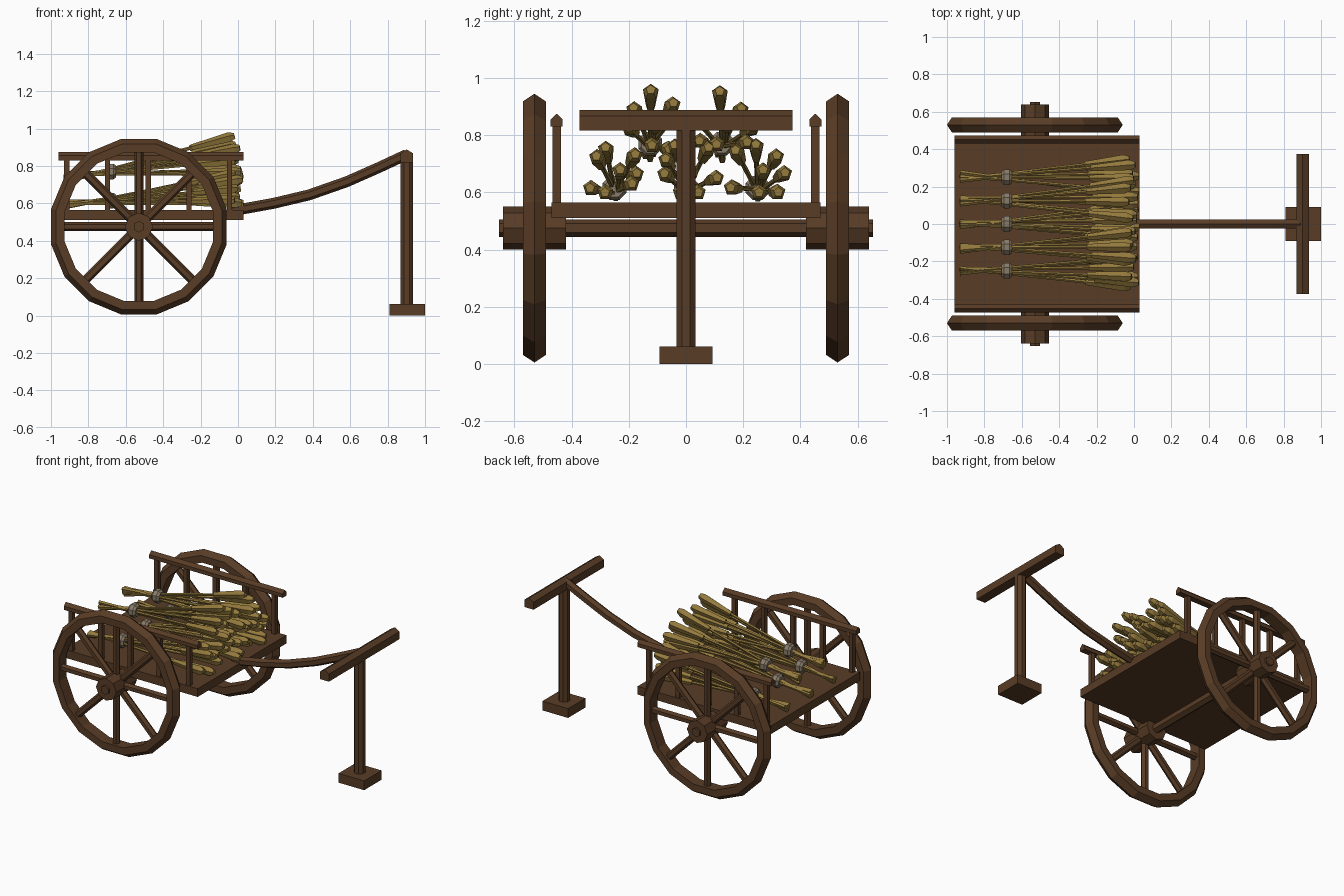
import bpy, bmesh, math, random
from mathutils import Vector

if "Cube" in bpy.data.objects:
    bpy.data.objects.remove(bpy.data.objects["Cube"])
random.seed(4)


def material(name, rgb):
    m = bpy.data.materials.new(name)
    m.use_nodes = True
    m.diffuse_color = (*rgb, 1)
    m.node_tree.nodes["Principled BSDF"].inputs["Base Color"].default_value = (*rgb, 1)
    return m


WOOD = material("brown wood", (0.098, 0.045, 0.019))
STRAW = material("golden straw", (0.29, 0.19, 0.045))
ROPE = material("pale rope", (0.25, 0.20, 0.14))


def finish(name, bm, mat):
    bmesh.ops.recalc_face_normals(bm, faces=bm.faces)
    mesh = bpy.data.meshes.new(name)
    bm.to_mesh(mesh)
    bm.free()
    mesh.materials.append(mat)
    ob = bpy.data.objects.new(name, mesh)
    bpy.context.collection.objects.link(ob)
    return ob


def skin(bm, rings, closed=False):
    """Join equal rings of points with quads, capping the ends when open."""
    loops = [[bm.verts.new(p) for p in r] for r in rings]
    n = len(loops[0])
    pairs = list(zip(loops, loops[1:]))
    if closed:
        pairs.append((loops[-1], loops[0]))
    for a, b in pairs:
        for i in range(n):
            j = (i + 1) % n
            bm.faces.new((a[i], a[j], b[j], b[i]))
    if not closed:
        bm.faces.new(loops[0])
        bm.faces.new(loops[-1])


def tube(bm, path, radii, sides, turn=0.0):
    """Straight or bent faceted rod along a path."""
    pts = [Vector(p) for p in path]
    if not isinstance(radii, (list, tuple)):
        radii = [radii] * len(pts)
    rings = []
    for i, p in enumerate(pts):
        t = (pts[min(i + 1, len(pts) - 1)] - pts[max(i - 1, 0)]).normalized()
        ref = Vector((1, 0, 0)) if abs(t.y) > 0.9 else Vector((0, 1, 0))
        u = t.cross(ref).normalized()
        v = t.cross(u)
        rings.append([p + radii[i] * (u * math.cos(a) + v * math.sin(a))
                      for a in (2 * math.pi * k / sides + turn for k in range(sides))])
    skin(bm, rings)


def rod(name, path, radii, sides, turn=0.0, mat=WOOD):
    bm = bmesh.new()
    tube(bm, path, radii, sides, turn)
    return finish(name, bm, mat)


def box(name, lo, hi):
    bm = bmesh.new()
    skin(bm, [[(x, y, lo[2]) if k == 0 else (x, y, hi[2])
               for x, y in ((lo[0], lo[1]), (hi[0], lo[1]), (hi[0], hi[1]), (lo[0], hi[1]))]
              for k in (0, 1)])
    return finish(name, bm, WOOD)


def ridge(half, low, shoulder, peak):
    """Five-sided bar section with a peaked top."""
    return [(-half, low), (half, low), (half, shoulder), (0, peak), (-half, shoulder)]


# Bed and axle
box("cart_bed", (-0.96, -0.47, 0.51), (0.03, 0.47, 0.565))
WX, WZ = -0.53, 0.475
rod("axle", [(WX, -0.653, WZ), (WX, 0.653, WZ)], 0.031, 6)

# Wheels, hubs and side rails
for side, s in (("left", 1), ("right", -1)):
    yc = 0.53 * s
    bm = bmesh.new()
    section = [(0.405, -0.04), (0.452, -0.04), (0.479, 0), (0.452, 0.04), (0.405, 0.04)]
    N = 16
    skin(bm, [[(WX + r * math.cos(a), yc + d, WZ + r * math.sin(a)) for r, d in section]
              for a in (2 * math.pi * (k + 0.5) / N for k in range(N))], closed=True)
    finish(side + "_wheel_rim", bm, WOOD)

    bm = bmesh.new()
    for k in range(8):
        a = k * math.pi / 4
        d = Vector((math.cos(a), 0, math.sin(a)))
        c = Vector((WX, yc, WZ))
        tube(bm, [c + d * 0.04, c + d * 0.415], 0.024, 6)
    finish(side + "_wheel_spokes", bm, WOOD)

    rod(side + "_wheel_hub", [(WX, 0.42 * s, WZ), (WX, 0.64 * s, WZ)], 0.075, 8)

    bm = bmesh.new()
    skin(bm, [[(x, 0.452 * s + y, z) for y, z in ridge(0.021, 0.83, 0.855, 0.875)]
              for x in (-0.96, 0.03)])
    finish(side + "_side_rail", bm, WOOD)
    bm = bmesh.new()
    for k in range(5):
        x = -0.915 + k * 0.2175
        tube(bm, [(x, 0.452 * s, 0.55), (x, 0.452 * s, 0.84)], 0.02, 4, math.pi / 4)
    finish(side + "_rail_posts", bm, WOOD)

# Draw pole, handle and prop
rod("draw_pole", [(-0.03, 0, 0.56), (0.19, 0, 0.60), (0.38, 0, 0.645), (0.58, 0, 0.715),
                  (0.75, 0, 0.79), (0.90, 0, 0.86)], 0.029, 6)
bm = bmesh.new()
skin(bm, [[(0.902 + x, y, z) for x, z in ridge(0.033, 0.817, 0.868, 0.888)]
          for y in (-0.373, 0.373)])
finish("handle_bar", bm, WOOD)
rod("prop_post", [(0.902, 0, 0.05), (0.902, 0, 0.83)], 0.036, 8, math.pi / 8)
box("prop_foot", (0.81, -0.092, 0), (1.0, 0.092, 0.062))

# Straw sheaves: straight stalks crossing at the rope, each with a seed head
TIE_X, TAIL_X = -0.68, -0.93


def sheaf(name, y, tie_z, head_z, floor):
    bm = bmesh.new()
    for k in range(8):
        a = k * 2 * math.pi / 7 + random.uniform(-0.3, 0.3)
        r = 0.02 if k == 7 else random.uniform(0.075, 0.115)
        off = Vector((0, math.cos(a), math.sin(a)))
        tie = Vector((TIE_X, y, tie_z)) + off * random.uniform(0.008, 0.02)
        tip = Vector((random.uniform(-0.03, 0.03), y, head_z)) + off * r
        tip.z = max(tip.z, floor)
        d = tip - tie
        tail = tie + d * ((TAIL_X - TIE_X) / d.x)
        tail.z = max(tail.z, 0.578)
        tube(bm, [tail, tie, tip - d * 0.2], [0.013, 0.009, 0.009], 5)
        d.normalize()
        tube(bm, [tip - d * 0.24, tip - d * 0.03, tip], [0.017, 0.029, 0.017], 5)
    finish(name + "_straw", bm, STRAW)
    rod(name + "_rope", [(TIE_X + dx, y, tie_z) for dx in (-0.028, -0.014, 0.014, 0.028)],
        [0.034, 0.045, 0.045, 0.034], 8, math.pi / 8, ROPE)


for i, y in enumerate((-0.25, 0, 0.25)):
    sheaf("lower_sheaf_%d" % (i + 1), y, 0.615, 0.68, 0.60)
for i, y in enumerate((-0.125, 0.125)):
    sheaf("upper_sheaf_%d" % (i + 1), y, 0.77, 0.845, 0.70)
